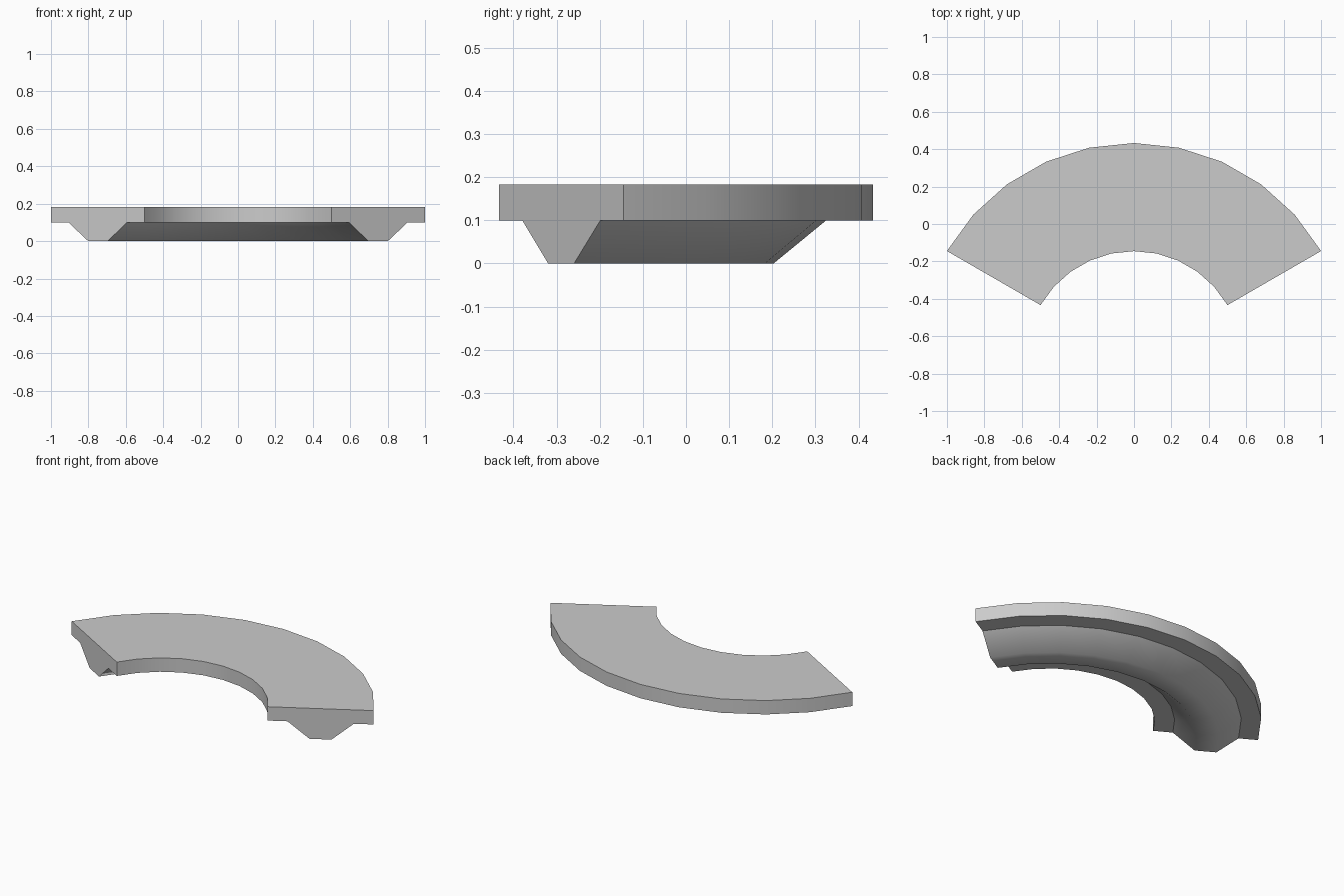
import bpy
import bmesh
from math import radians
from mathutils import Matrix, Vector

if "Cube" in bpy.data.objects:
    bpy.data.objects.remove(bpy.data.objects["Cube"], do_unlink=True)

# One plain grey finish
grey = bpy.data.materials.new("light grey")
grey.use_nodes = True
colour = (0.6, 0.6, 0.6, 1)
grey.diffuse_color = colour
grey.node_tree.nodes["Principled BSDF"].inputs["Base Color"].default_value = colour

# Arc settings and cross-section (radius, height): flange with a tapered rib below
CENTRE = Vector((0, -0.722, 0))
SWEEP, STEPS = radians(120), 10
FLANGE_Z = 0.1
PROFILE = [(0.577, 0.183), (0.577, FLANGE_Z), (0.685, FLANGE_Z), (0.805, 0),
           (0.925, 0), (1.047, FLANGE_Z), (1.155, FLANGE_Z), (1.155, 0.183)]

# Sweep the section around the arc, from the right end to the left
bm = bmesh.new()
turn = Matrix.Rotation(radians(90) + SWEEP / 2, 3, 'Z')
start = bm.faces.new([bm.verts.new(CENTRE + turn @ Vector((r, 0, z))) for r, z in PROFILE])
end = bmesh.ops.duplicate(bm, geom=[start])  # cap at the starting end
bmesh.ops.spin(bm, geom=[start], cent=CENTRE, axis=(0, 0, 1), angle=-SWEEP, steps=STEPS)
bmesh.ops.remove_doubles(bm, verts=bm.verts, dist=0.0001)
bmesh.ops.recalc_face_normals(bm, faces=bm.faces)

# Smooth along the arc and over the rib, crisp at corners and flange joints
for face in bm.faces:
    face.smooth = True
for edge in bm.edges:
    joint = all(abs(v.co.z - FLANGE_Z) < 0.001 for v in edge.verts)
    edge.smooth = edge.is_manifold and edge.calc_face_angle() < radians(50) and not joint

mesh = bpy.data.meshes.new("curved_track")
bm.to_mesh(mesh)
bm.free()
mesh.materials.append(grey)
bpy.context.collection.objects.link(bpy.data.objects.new("curved_track", mesh))
